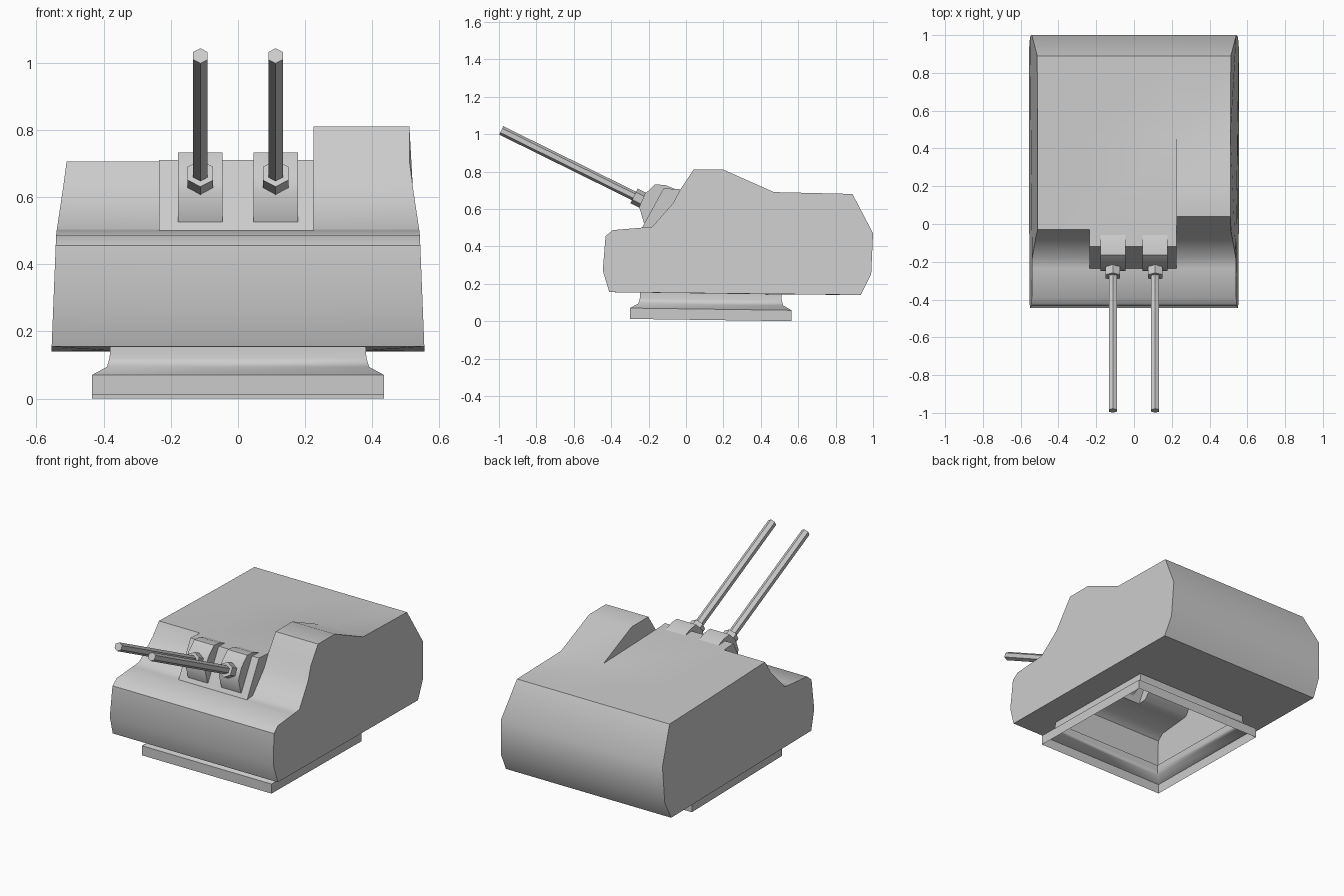
import bpy, bmesh, math
from mathutils import Vector

cube = bpy.data.objects.get("Cube")
if cube:
    bpy.data.objects.remove(cube, do_unlink=True)

grey = bpy.data.materials.new("plain_grey")
grey.use_nodes = True
grey.diffuse_color = (0.6, 0.6, 0.6, 1)
grey.node_tree.nodes["Principled BSDF"].inputs["Base Color"].default_value = (0.6, 0.6, 0.6, 1)


def finish(bm, name, angle=45):
    """Weld, orient and shade a bmesh, then link it as a named object."""
    bmesh.ops.remove_doubles(bm, verts=bm.verts, dist=0.0005)
    bmesh.ops.recalc_face_normals(bm, faces=bm.faces)
    mesh = bpy.data.meshes.new(name)
    bm.to_mesh(mesh)
    bm.free()
    mesh.materials.append(grey)
    ob = bpy.data.objects.new(name, mesh)
    bpy.context.collection.objects.link(ob)
    bpy.ops.object.select_all(action='DESELECT')
    ob.select_set(True)
    bpy.context.view_layer.objects.active = ob
    bpy.ops.object.shade_smooth_by_angle(angle=math.radians(angle))
    return ob


def face(bm, points):
    return bm.faces.new([bm.verts.new(p) for p in points])


def side_x(z):
    """Half width of the hull, narrowing with height."""
    if z < 0.49:
        return 0.555 - (z - 0.14) * 0.04
    return max(0.51, 0.541 - (z - 0.49) * 0.15)


# Hull profiles as (y, z), split into strips across the width
FRONT = [(-0.41, 0.155), (-0.445, 0.27), (-0.43, 0.455), (-0.39, 0.487), (-0.235, 0.50)]
SLOPE = [(-0.18, 0.505), (-0.07, 0.63), (-0.03, 0.705)]
BLOCK = [(-0.12, 0.71), (-0.03, 0.705)]
HUMP = [(0.04, 0.81), (0.20, 0.81)]
BACK = [(0.47, 0.69), (0.89, 0.68), (1.0, 0.47), (0.99, 0.25), (0.935, 0.14)]
low_roof = FRONT + SLOPE + BACK
gun_bay = FRONT + BLOCK + BACK
raised = FRONT + SLOPE + HUMP + BACK
XR, XL = -0.235, 0.225

# Base ring: rectangle loops with a coved neck, slightly tilted
RING = [(0, 0), (0, 0.058), (0.045, 0.083), (0.053, 0.11), (0.055, 0.142)]


def ring_loop(inset, z):
    hx, y0, y1 = 0.435 - inset, -0.30 + inset, 0.565 - inset
    return [Vector((x, y, z + 0.012 * (0.565 - y) / 0.865))
            for x, y in ((-hx, y0), (hx, y0), (hx, y1), (-hx, y1))]


# Hull shell
bm = bmesh.new()
strips = ((low_roof, lambda z: -side_x(z), lambda z: XR),
          (gun_bay, lambda z: XR, lambda z: XL),
          (raised, lambda z: XL, side_x))
for profile, xa, xb in strips:
    for (y0, z0), (y1, z1) in zip(profile, profile[1:]):
        face(bm, [(xa(z0), y0, z0), (xb(z0), y0, z0), (xb(z1), y1, z1), (xa(z1), y1, z1)])
face(bm, [(-side_x(z), y, z) for y, z in low_roof])
face(bm, [(side_x(z), y, z) for y, z in raised])
# walls of the gun bay and of the raised side
for x in (XR, XL):
    face(bm, [(x, y, z) for y, z in FRONT[-1:] + BLOCK + SLOPE[1::-1]])
face(bm, [(XL, y, z) for y, z in SLOPE[-1:] + HUMP + BACK[:1]])
# floor with an opening into the base ring
a, b, c, d = ring_loop(*RING[-1])
rows = []
for y, z in (FRONT[0], BACK[-1]):
    rows.append([Vector((x, y, z)) for x in (-side_x(z), XR, XL, side_x(z))])
fr, bk = rows
face(bm, fr + [b, a])
face(bm, bk + [c, d])
face(bm, [fr[0], a, d, bk[0]])
face(bm, [fr[3], b, c, bk[3]])
finish(bm, "hull")

# Base ring
bm = bmesh.new()
loops = [ring_loop(*p) for p in RING]
for lo, hi in zip(loops, loops[1:]):
    for i in range(4):
        j = (i + 1) % 4
        face(bm, [lo[i], lo[j], hi[j], hi[i]])
finish(bm, "base_ring")


def prism(name, profile, x0, x1):
    bm = bmesh.new()
    f = face(bm, [(x0, y, z) for y, z in profile])
    out = bmesh.ops.extrude_face_region(bm, geom=[f])["geom"]
    verts = [v for v in out if isinstance(v, bmesh.types.BMVert)]
    bmesh.ops.translate(bm, verts=verts, vec=(x1 - x0, 0, 0))
    return finish(bm, name)


def hex_rod(name, start, end, radius):
    start, end = Vector(start), Vector(end)
    axis = end - start
    bm = bmesh.new()
    bmesh.ops.create_cone(bm, cap_ends=True, segments=6, radius1=radius,
                          radius2=radius, depth=axis.length)
    # hexagon corners point up and down
    tilt = math.atan2(-axis.y, axis.z)
    ob = finish(bm, name, 30)
    ob.rotation_euler = (tilt, 0, 0)
    ob.location = (start + end) / 2
    return ob


# Twin guns: shield, collar and barrel
SHIELD = [(-0.225, 0.525), (-0.25, 0.61), (-0.22, 0.68), (-0.165, 0.732),
          (-0.11, 0.727), (-0.055, 0.705), (-0.09, 0.60)]
for side, s in (("right", -1), ("left", 1)):
    x = 0.112 * s
    prism(side + "_gun_shield", SHIELD, x - 0.066, x + 0.066)
    hex_rod(side + "_gun_collar", (x, -0.20, 0.631), (x, -0.278, 0.67), 0.044)
    hex_rod(side + "_gun_barrel", (x, -0.22, 0.641), (x, -0.988, 1.02), 0.025)
